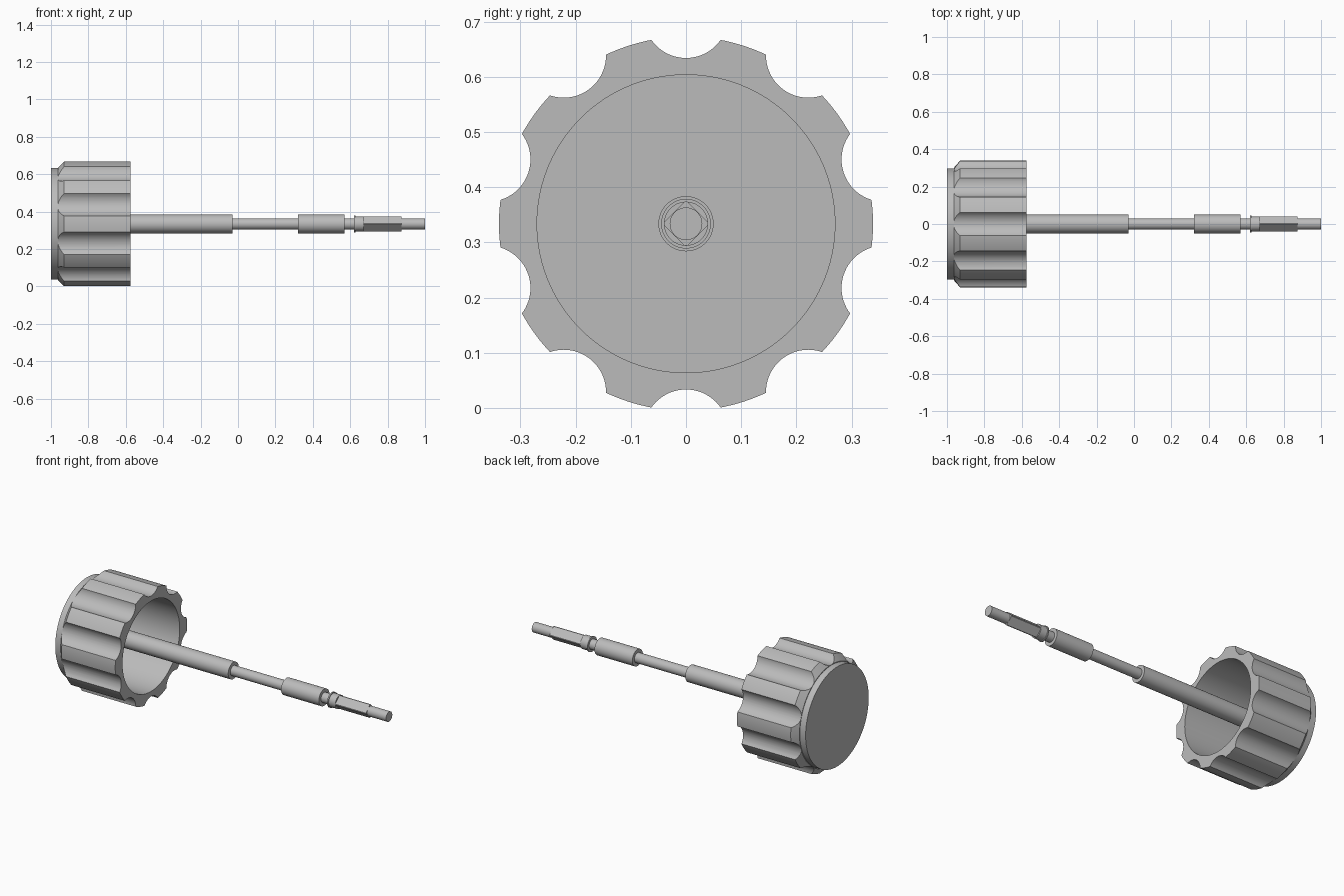
import bpy, bmesh
from math import cos, sin, pi, radians

if "Cube" in bpy.data.objects:
    bpy.data.objects.remove(bpy.data.objects["Cube"], do_unlink=True)

AXIS_Z = 0.334

steel = bpy.data.materials.new("plain grey")
steel.use_nodes = True
GREY = (0.5, 0.5, 0.5, 1)
steel.diffuse_color = GREY
steel.node_tree.nodes["Principled BSDF"].inputs["Base Color"].default_value = GREY


def make_object(name, bm):
    bmesh.ops.recalc_face_normals(bm, faces=bm.faces[:])
    mesh = bpy.data.meshes.new(name)
    bm.to_mesh(mesh)
    bm.free()
    mesh.materials.append(steel)
    obj = bpy.data.objects.new(name, mesh)
    bpy.context.collection.objects.link(obj)
    return obj


def ring(bm, x, r, n, cy=0, cz=0, turn=0):
    return [bm.verts.new((x, cy + r * cos(turn + 2 * pi * i / n),
                          AXIS_Z + cz + r * sin(turn + 2 * pi * i / n))) for i in range(n)]


def turned(bm, profile, n, cy=0, cz=0):
    """Closed turned solid along x from (x, radius) steps, capped at both ends."""
    rings = [ring(bm, x, r, n, cy, cz) for x, r in profile]
    for a, b in zip(rings, rings[1:]):
        for i in range(n):
            j = (i + 1) % n
            bm.faces.new((a[i], a[j], b[j], b[i]))
    bm.faces.new(rings[0])
    bm.faces.new(rings[-1])


def smooth(obj):
    bpy.ops.object.select_all(action='DESELECT')
    obj.select_set(True)
    bpy.context.view_layer.objects.active = obj
    bpy.ops.object.shade_smooth_by_angle(angle=radians(25))


# Hollow knob: end cap, chamfered grip, open cup
bm = bmesh.new()
turned(bm, [(-1, 0.298), (-0.962, 0.298), (-0.962, 0.302), (-0.93, 0.339),
            (-0.575, 0.339), (-0.575, 0.27), (-0.955, 0.27)], 120)
knob = make_object("knob", bm)

# Ten finger grooves cut around the grip
bm = bmesh.new()
for k in range(10):
    a = radians(18 + 36 * k)
    turned(bm, [(-0.975, 0.0766), (-0.5, 0.0766)], 64, 0.377 * cos(a), 0.377 * sin(a))
cutter = make_object("groove_cutter", bm)
cutter.hide_render = True
cut = knob.modifiers.new("grooves", 'BOOLEAN')
cut.operation = 'DIFFERENCE'
cut.solver = 'EXACT'
cut.object = cutter
bpy.context.view_layer.objects.active = knob
bpy.ops.object.modifier_apply(modifier=cut.name)
bpy.data.objects.remove(cutter, do_unlink=True)
smooth(knob)

# Stepped shaft with collar
bm = bmesh.new()
turned(bm, [(-0.96, 0.05), (-0.03, 0.05), (-0.03, 0.03), (0.32, 0.03),
            (0.32, 0.05), (0.57, 0.05), (0.57, 0.03), (0.62, 0.03),
            (0.62, 0.045), (0.628, 0.045), (0.628, 0.04), (0.672, 0.04),
            (0.672, 0.028)], 48)
smooth(make_object("shaft", bm))

# Square drive standing on its corner, with narrow flats on the corners
bm = bmesh.new()
ends = []
for x in (0.672, 0.875):
    ends.append([bm.verts.new((x, 0.04 * cos(a), AXIS_Z + 0.04 * sin(a)))
                 for k in range(4) for a in (k * pi / 2 - 0.063, k * pi / 2 + 0.063)])
for i in range(8):
    j = (i + 1) % 8
    bm.faces.new((ends[0][i], ends[0][j], ends[1][j], ends[1][i]))
for end in ends:
    bm.faces.new(end)
make_object("square_drive", bm)

# Round tip
bm = bmesh.new()
turned(bm, [(0.874, 0.0295), (1, 0.0295)], 40)
smooth(make_object("tip", bm))
